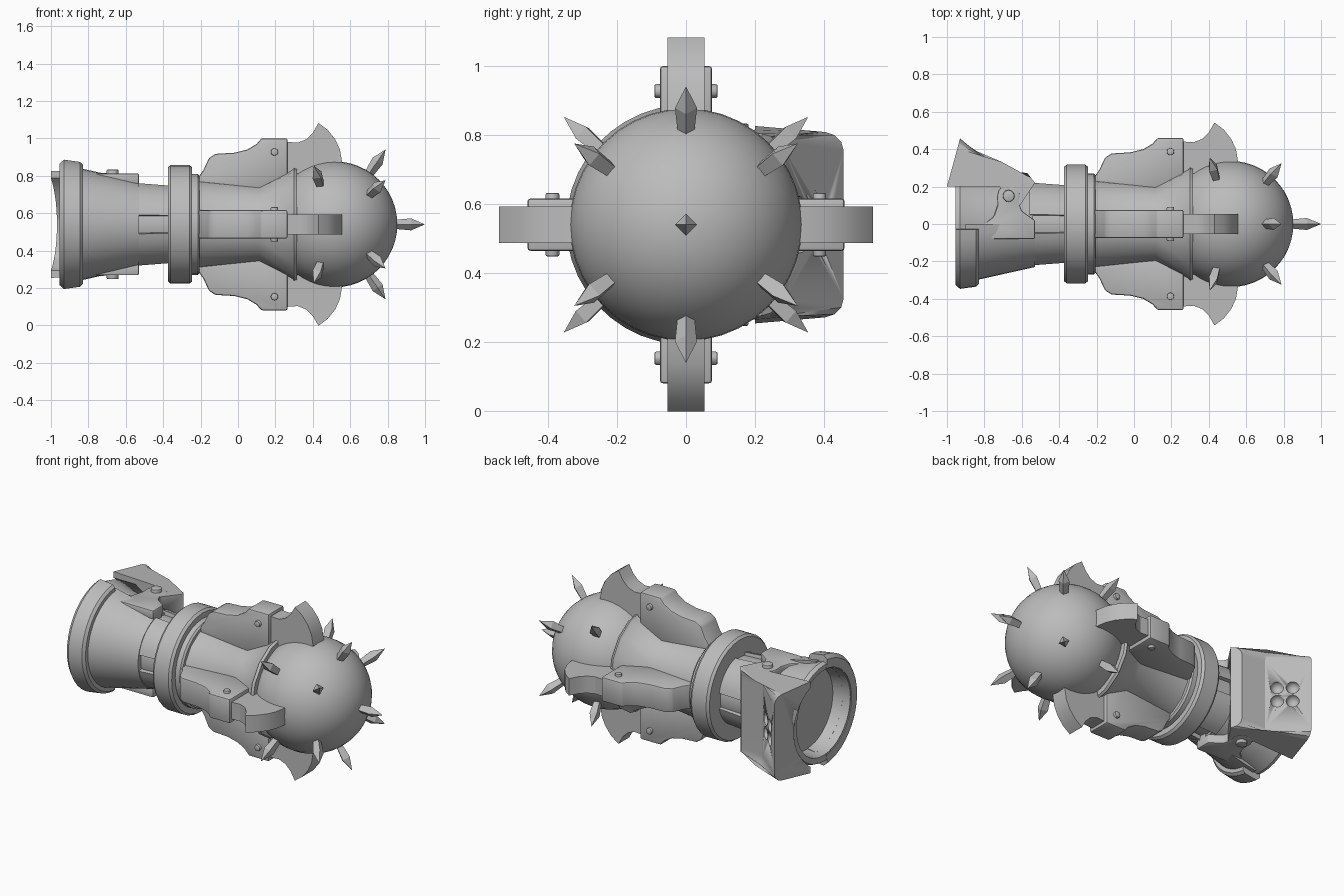
import bpy, bmesh, math
from math import sin, cos, pi, radians
from mathutils import Vector, Matrix

if "Cube" in bpy.data.objects:
    bpy.data.objects.remove(bpy.data.objects["Cube"], do_unlink=True)

AXIS = Vector((0, 0, 0.54))   # the weapon lies along x at this height

metal = bpy.data.materials.new("grey metal")
metal.use_nodes = True
metal.diffuse_color = (0.5, 0.5, 0.5, 1)
metal.node_tree.nodes["Principled BSDF"].inputs["Base Color"].default_value = (0.5, 0.5, 0.5, 1)


def finish(name, bm, bevel=0, angle=35, place=Matrix()):
    bmesh.ops.recalc_face_normals(bm, faces=bm.faces)
    bm.transform(Matrix.Translation(AXIS) @ place)
    mesh = bpy.data.meshes.new(name)
    bm.to_mesh(mesh)
    bm.free()
    mesh.materials.append(metal)
    obj = bpy.data.objects.new(name, mesh)
    bpy.context.collection.objects.link(obj)
    bpy.ops.object.select_all(action='DESELECT')
    obj.select_set(True)
    bpy.context.view_layer.objects.active = obj
    if bevel:
        mod = obj.modifiers.new("bevel", 'BEVEL')
        mod.width = bevel
        mod.segments = 2
        mod.limit_method = 'ANGLE'
        bpy.ops.object.modifier_apply(modifier=mod.name)
    bpy.ops.object.shade_smooth_by_angle(angle=radians(angle))
    return obj


def revolve(name, profile, n=32, start=0, sweep=360, place=Matrix(), angle=35):
    """Turn a closed (x, radius) outline about the x axis, fully or in part."""
    bm = bmesh.new()
    full = sweep == 360
    rings = []
    for i in range(n if full else n + 1):
        a = radians(start + sweep * i / n)
        rings.append([bm.verts.new((x, r * cos(a), r * sin(a))) for x, r in profile])
    for i in range(n):
        a, b = rings[i], rings[(i + 1) % len(rings)]
        for j in range(len(profile)):
            k = (j + 1) % len(profile)
            bm.faces.new((a[j], a[k], b[k], b[j]))
    if not full:
        bm.faces.new(rings[0])
        bm.faces.new(rings[-1])
    bmesh.ops.remove_doubles(bm, verts=bm.verts, dist=1e-5)
    return finish(name, bm, place=place, angle=angle)


def prism(outline, low, high):
    """Extrude an xy outline between two heights."""
    bm = bmesh.new()
    a = [bm.verts.new((x, y, low)) for x, y in outline]
    b = [bm.verts.new((x, y, high)) for x, y in outline]
    bm.faces.new(a)
    bm.faces.new(b)
    for i in range(len(a)):
        j = (i + 1) % len(a)
        bm.faces.new((a[i], a[j], b[j], b[i]))
    return bm


def bolt(name, radius, low, high, place):
    outline = [(radius * cos(i * pi / 6), radius * sin(i * pi / 6)) for i in range(12)]
    return finish(name, prism(outline, low, high), 0.006, place=place)


# Spiked ball
bm = bmesh.new()
bmesh.ops.create_uvsphere(bm, u_segments=40, v_segments=24, radius=0.337)
BALL = Vector((0.515, 0, 0))
finish("ball", bm, place=Matrix.Translation(BALL) @ Matrix.Rotation(pi / 2, 4, 'Y'))

directions = [Vector((1, 0, 0))]
for a in (90, 36, 144, 216, 270, 324):
    directions.append(Vector((0.27, 0.395 * cos(radians(a)), 0.395 * sin(radians(a)))))
for sy in (-1, 1):
    for sz in (-1, 1):
        directions.append(Vector((-0.105, 0.34 * sy, 0.3 * sz)))
for d in directions:
    turn = Vector((1, 0, 0)).rotation_difference(d).to_matrix().to_4x4()
    revolve("spike", [(0.3, 0), (0.3, 0.022), (0.41, 0.032), (0.485, 0)], 4,
            place=Matrix.Translation(BALL) @ turn, angle=20)

# Shaft with the cup holding the ball
revolve("shaft", [(-0.22, 0), (-0.22, 0.245), (0.115, 0.21), (0.29, 0.3), (0.3, 0.312),
                  (0.315, 0.305), (0.315, 0)], 16)
revolve("shaft_collar", [(-0.27, 0), (-0.27, 0.27), (-0.215, 0.27), (-0.205, 0.26), (-0.205, 0)])
revolve("large_ring", [(-0.375, 0), (-0.375, 0.305), (-0.36, 0.317), (-0.26, 0.317),
                       (-0.245, 0.305), (-0.245, 0)])

# Neck with four raised panels
revolve("neck", [(-0.6, 0), (-0.6, 0.205), (-0.36, 0.195), (-0.36, 0)])
for k in range(4):
    revolve("neck_panel", [(-0.56, 0.19), (-0.56, 0.228), (-0.36, 0.212), (-0.36, 0.19)],
            8, start=90 * k + 13, sweep=64)

# Hollow cuff, its front shell and rim
revolve("cuff", [(-0.84, 0), (-0.84, 0.255), (-0.95, 0.265), (-0.955, 0.3), (-0.93, 0.31),
                 (-0.84, 0.28), (-0.54, 0.215), (-0.54, 0)], 36)
revolve("cuff_shell", [(-0.9, 0.26), (-0.9, 0.31), (-0.83, 0.297), (-0.53, 0.23), (-0.53, 0.2)],
        20, start=90, sweep=180)
revolve("cuff_rim", [(-0.955, 0.27), (-0.955, 0.325), (-0.93, 0.347), (-0.845, 0.335),
                     (-0.83, 0.32), (-0.83, 0.27)], 20, start=95, sweep=170)

# Hinge ears and hinge bolts, above and below
ear = [(-0.84, -0.08), (-0.8, 0), (-0.75, 0.04), (-0.73, 0.1)]
ear += [(-0.67 + 0.062 * cos(radians(a)), 0.15 + 0.062 * sin(radians(a)))
        for a in range(180, -31, -30)]
ear += [(-0.6, 0.07), (-0.53, 0.02), (-0.53, -0.08)]
for flip in (0, pi):
    mirror = Matrix.Scale(-1, 4, (0, 0, 1)) if flip else Matrix()
    finish("hinge_ear", prism(ear, 0.215, 0.272), 0.008, place=mirror)
    bolt("hinge_bolt", 0.032, 0.2, 0.293, mirror @ Matrix.Translation((-0.67, 0.15, 0)))

# Flared back guard, hollowed for the cuff and dimpled on its sloping face
outline = [(-1, 0.2), (-0.93, 0.457), (-0.73, 0.285), (-0.57, 0.272),
           (-0.53, 0.22), (-0.61, 0.1), (-0.72, 0.2)]
bm = prism(outline, -0.286, 0.286)
for v in bm.verts:
    v.co.z *= 1 - 0.3 * max(0, v.co.y - 0.2) - 0.18 * max(0, v.co.x + 0.93)
corners = [e for e in bm.edges if all(v.co.y > 0.25 for v in e.verts)
           and e.verts[0].co.z * e.verts[1].co.z > 0]
bmesh.ops.bevel(bm, geom=corners, offset=0.05, segments=3, profile=0.5, affect='EDGES')
guard = finish("back_guard", bm, angle=30)

cutters = [revolve("cutter", [(-1.1, 0), (-1.1, 0.318), (-0.85, 0.318), (-0.7, 0.24),
                              (-0.5, 0.2), (-0.5, 0)], 48)]
slope = Vector((0.2, -0.172, 0)).normalized()
middle = Vector((-0.815, 0.358, 0))
for s in (-1, 1):
    for h in (-1, 1):
        bm = bmesh.new()
        bmesh.ops.create_uvsphere(bm, u_segments=16, v_segments=10, radius=0.038)
        spot = middle + slope * 0.044 * s + Vector((0, 0, 0.044 * h))
        cutters.append(finish("cutter", bm, place=Matrix.Translation(spot)))
bpy.context.view_layer.objects.active = guard
for c in cutters:
    mod = guard.modifiers.new("cut", 'BOOLEAN')
    mod.operation = 'DIFFERENCE'
    mod.object = c
    mod.solver = 'EXACT'
    bpy.ops.object.modifier_apply(modifier=mod.name)
    bpy.data.objects.remove(c, do_unlink=True)

# Four flanges around the shaft, each a bolted casing with a hooked blade
casing = [(-0.21, 0.19), (-0.21, 0.255), (-0.185, 0.29), (-0.155, 0.355), (-0.12, 0.377),
          (-0.02, 0.383), (0.05, 0.4), (0.1, 0.43), (0.125, 0.46), (0.265, 0.46),
          (0.265, 0.25), (0.12, 0.19)]
blade = [(0.2, 0.28), (0.2, 0.445), (0.32, 0.437), (0.365, 0.455), (0.4, 0.49), (0.43, 0.542),
         (0.48, 0.505), (0.52, 0.455), (0.545, 0.4), (0.557, 0.33), (0.45, 0.32), (0.33, 0.27)]
for k in range(4):
    turn = Matrix.Rotation(k * pi / 2, 4, 'X')
    finish("flange_casing", prism(casing, -0.076, 0.076), 0.01, place=turn)
    finish("flange_blade", prism(blade, -0.053, 0.053), place=turn, angle=25)
    bolt("flange_bolt", 0.02, -0.092, 0.092, turn @ Matrix.Translation((0.195, 0.387, 0)))
